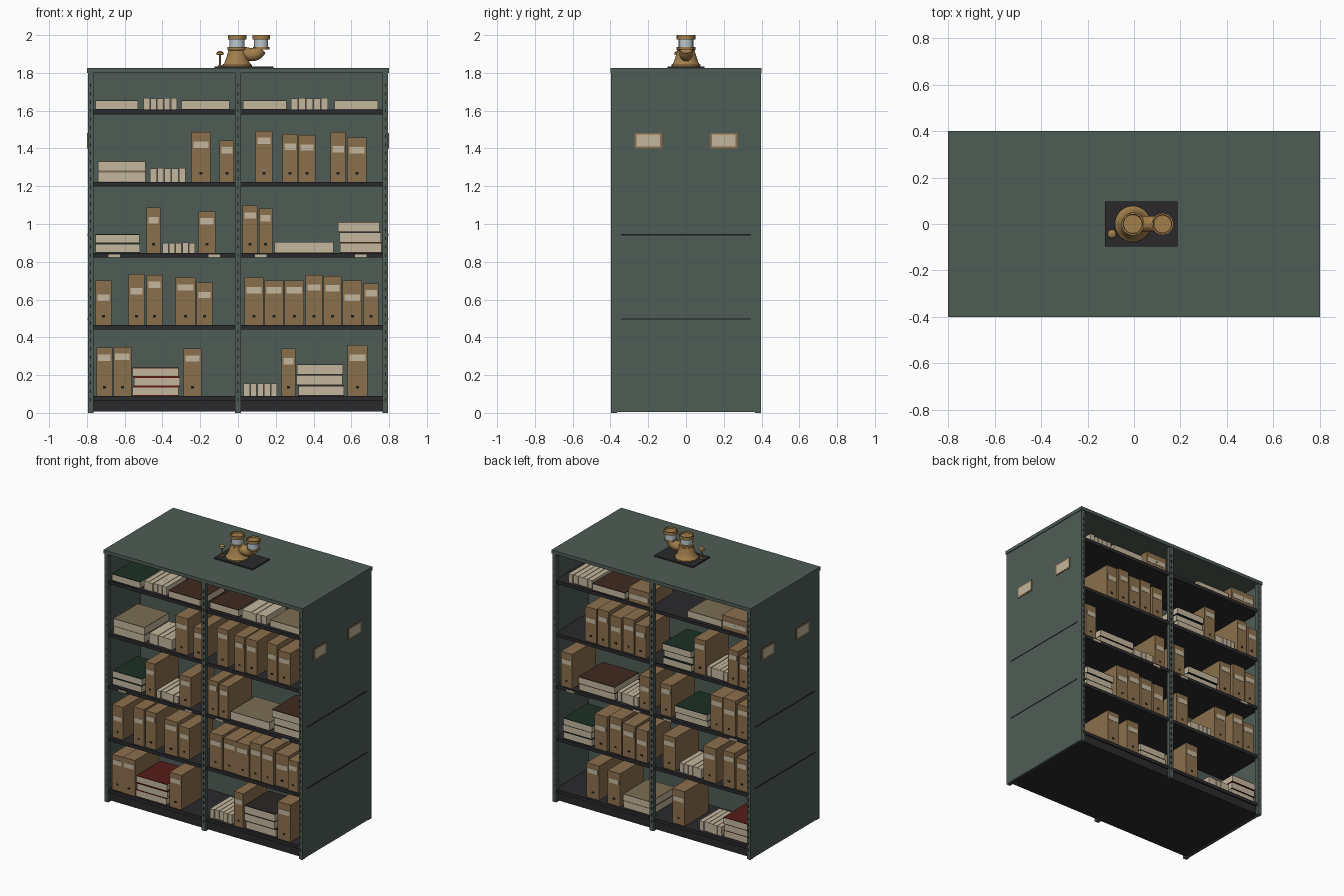
import bpy, bmesh, math, random
from mathutils import Matrix

random.seed(4)
if "Cube" in bpy.data.objects:
    bpy.data.objects.remove(bpy.data.objects["Cube"])

MATS = {}


def material(name, *rgb):
    mat = bpy.data.materials.new(name)
    mat.use_nodes = True
    mat.diffuse_color = (*rgb, 1)
    bsdf = mat.node_tree.nodes["Principled BSDF"]
    bsdf.inputs["Base Color"].default_value = (*rgb, 1)
    bsdf.inputs["Roughness"].default_value = .7
    MATS[name] = mat


material("steel_green", .08, .108, .092)
material("shelf_dark", .023, .023, .026)
material("slot_black", .01, .012, .011)
material("cardboard", .26, .16, .075)
material("paper", .55, .47, .34)
material("tan", .2, .155, .085)
material("forest", .012, .03, .018)
material("brown", .05, .023, .014)
material("red", .1, .012, .01)
material("charcoal", .025, .02, .018)
material("brass", .36, .21, .07)
material("glass", .5, .58, .62)


def link(name, bm, mats, turned=False):
    """Turn a bmesh into an object, optionally facing the back."""
    if turned:
        bm.transform(Matrix.Rotation(math.pi, 4, "Z"))
    mesh = bpy.data.meshes.new(name)
    bm.to_mesh(mesh)
    bm.free()
    for m in mats:
        mesh.materials.append(MATS[m])
    obj = bpy.data.objects.new(name, mesh)
    bpy.context.collection.objects.link(obj)
    return obj


def boxes(name, parts, turned=False):
    """One object from boxes given as (material, (x0, x1), (y0, y1), (z0, z1))."""
    bm = bmesh.new()
    mats = []
    for mat, *spans in parts:
        if mat not in mats:
            mats.append(mat)
        cube = bmesh.ops.create_cube(bm, size=1)
        for v in cube["verts"]:
            for i, (lo, hi) in enumerate(spans):
                v.co[i] = lo if v.co[i] < 0 else hi
        for f in {f for v in cube["verts"] for f in v.link_faces}:
            f.material_index = mats.index(mat)
    return link(name, bm, mats, turned)


def smooth(obj):
    bpy.ops.object.select_all(action="DESELECT")
    obj.select_set(True)
    bpy.context.view_layer.objects.active = obj
    bpy.ops.object.shade_smooth_by_angle(angle=math.radians(35))


def lathe(name, profile, x, y, mat):
    """Revolve (radius, z) points about a vertical axis."""
    bm = bmesh.new()
    verts = [bm.verts.new((r, 0, z)) for r, z in profile]
    edges = [bm.edges.new(pair) for pair in zip(verts, verts[1:])]
    bmesh.ops.spin(bm, geom=verts + edges, axis=(0, 0, 1), cent=(0, 0, 0),
                   angle=math.tau, steps=32)
    bmesh.ops.remove_doubles(bm, verts=bm.verts, dist=.0001)
    bmesh.ops.recalc_face_normals(bm, faces=bm.faces)
    bmesh.ops.translate(bm, verts=bm.verts, vec=(x, y, 0))
    smooth(link(name, bm, [mat]))


# Carcass: top, end panels, spine panel and shelves
FLOORS = (.09, .466, .847, 1.222, 1.605)
boxes("top_panel", [("steel_green", (-.8, .8), (-.4, .4), (1.8, 1.825))])
boxes("spine_panel", [("steel_green", (-.78, .78), (-.004, .004), (.02, 1.8))])
for floor in FLOORS:
    boxes("shelf", [("shelf_dark", (-.785, .785), (-.385, .385), (floor - .024, floor))])
boxes("plinth", [("shelf_dark", (-.78, .78), (-.375, .375), (.008, .066))])

for side, s in (("left", 1), ("right", -1)):
    def out(a, b):
        return tuple(sorted((s * a, s * b)))
    boxes(side + "_end_panel", [("steel_green", out(.782, .795), (-.395, .395), (.004, 1.8))])
    for z in (.495, .94):
        boxes(side + "_panel_seam", [("slot_black", out(.79, .797), (-.345, .345), (z, z + .006))])
    for y in (-.2, .2):
        boxes(side + "_label_holder", [
            ("cardboard", out(.79, .799), (y - .073, y + .073), (1.4, 1.482)),
            ("paper", out(.79, .8), (y - .062, y + .062), (1.409, 1.473))])

# Slotted uprights on both faces
for turned in (False, True):
    for x, half in ((-.78, .015), (0, .016), (.78, .015)):
        boxes("upright", [("steel_green", (x - half, x + half), (-.396, -.365), (0, 1.8))], turned)
        slot = boxes("upright_slots", [
            ("slot_black", (x - .003, x + .003), (-.3975, -.39), (.06, .08))], turned)
        array = slot.modifiers.new("repeat", "ARRAY")
        array.use_relative_offset = False
        array.use_constant_offset = True
        array.constant_offset_displace = (0, 0, .045)
        array.count = 38
    for x in (-.655, -.125, .12, .65):
        boxes("shelf_tag", [("paper", (x - .03, x + .03), (-.389, -.38), (.823, .838))], turned)


# Shelf contents, each measured from its left edge
def file(turned, floor, u, w, h):
    front = -.37 + random.uniform(-.008, .008)
    top = floor + h
    drop = min(random.choice((.035, .05, .075)), h * .4)
    mid = u + w / 2
    boxes("file_box", [
        ("cardboard", (u, u + w), (front, front + .27), (floor, top)),
        ("paper", (u + .01, u + w - .01), (front - .002, front), (top - drop - .034, top - drop)),
        ("slot_black", (mid - .008, mid + .008), (front - .002, front),
         (floor + .04, floor + .052))], turned)


def ledgers(turned, floor, u, w, n, cover, thick=.05):
    for i in range(n):
        z = floor + i * thick
        x = u + random.uniform(-.006, .006)
        front = -.365 + random.uniform(-.008, .008)
        back = front + .28
        boxes("ledger", [
            ("paper", (x, x + w), (front, back), (z + .004, z + thick - .005)),
            (cover, (x, x + w), (front, back), (z, z + .004)),
            (cover, (x, x + w), (front, back), (z + thick - .005, z + thick - .001))], turned)


def pamphlets(turned, floor, u, w, h):
    step = w / 5
    boxes("pamphlet_row", [
        ("paper", (u + i * step, u + (i + 1) * step - .003),
         (-.365 + random.uniform(0, .01), -.13), (floor, floor + h - random.uniform(0, .004)))
        for i in range(5)], turned)


def row(turned, level, *items):
    for make, *sizes in items:
        make(turned, FLOORS[level], *sizes)


# Front face
row(False, 4, (ledgers, -.75, .225, 1, "forest"), (pamphlets, -.5, .18, .062),
    (ledgers, -.295, .255, 1, "brown"), (ledgers, .03, .23, 1, "brown"),
    (pamphlets, .28, .2, .062), (ledgers, .51, .23, 1, "tan"))
row(False, 3, (ledgers, -.74, .25, 2, "tan", .056), (pamphlets, -.465, .19, .075),
    (file, -.245, .1, .265), (file, -.098, .078, .22), (file, .093, .09, .27),
    (file, .235, .082, .255), (file, .32, .09, .25), (file, .49, .08, .265), (file, .58, .1, .235))
row(False, 2, (ledgers, -.75, .235, 2, "forest"), (file, -.485, .075, .24),
    (pamphlets, -.4, .175, .055), (file, -.21, .09, .22), (file, .024, .08, .25),
    (file, .11, .073, .235), (ledgers, .2, .31, 1, "tan", .06),
    (ledgers, .535, .22, 3, "brown", .055))
row(False, 1, (file, -.755, .085, .235), (file, -.58, .085, .27), (file, -.485, .085, .265),
    (file, -.33, .105, .25), (file, -.22, .085, .225), (file, .034, .1, .25),
    (file, .14, .1, .235), (file, .246, .104, .235), (file, .357, .09, .265),
    (file, .452, .095, .26), (file, .553, .104, .235), (file, .665, .08, .22))
row(False, 0, (file, -.75, .085, .255), (file, -.66, .095, .26), (ledgers, -.553, .243, 3, "red"),
    (file, -.288, .095, .25), (pamphlets, .03, .18, .068), (file, .23, .074, .25),
    (ledgers, .315, .243, 3, "charcoal", .056), (file, .58, .105, .27))

# Back face
row(True, 4, (pamphlets, -.69, .19, .062), (ledgers, -.49, .26, 1, "brown"),
    (file, -.2, .17, .1), (ledgers, .26, .27, 1, "tan"), (file, .55, .2, .1))
row(True, 3, (file, -.55, .09, .25), (file, -.45, .09, .26), (file, -.35, .09, .24),
    (file, -.25, .09, .25), (file, -.15, .09, .23), (ledgers, .07, .23, 3, "forest"),
    (file, .32, .09, .25), (pamphlets, .42, .17, .07), (file, .6, .08, .25), (file, .69, .075, .22))
row(True, 2, (file, -.74, .09, .25), (ledgers, -.61, .29, 2, "brown"),
    (pamphlets, -.3, .17, .07), (file, -.12, .085, .24), (file, .05, .09, .23),
    (ledgers, .17, .26, 2, "forest"), (file, .45, .1, .25), (file, .56, .1, .26), (file, .67, .09, .24))
row(True, 1, (ledgers, -.73, .23, 3, "forest"), (file, -.47, .1, .25), (file, -.36, .1, .26),
    (file, -.25, .1, .24), (file, -.14, .09, .23), (file, .07, .1, .24),
    (pamphlets, .2, .18, .07), (file, .4, .1, .25), (file, .56, .09, .26), (file, .66, .09, .23))
row(True, 0, (file, -.54, .1, .25), (file, -.37, .1, .24), (ledgers, -.25, .22, 2, "tan"),
    (file, .15, .1, .25), (pamphlets, .36, .18, .07), (ledgers, .56, .2, 3, "red"))

# Brass speaking horn on the roof
boxes("horn_base_plate", [("shelf_dark", (-.125, .187), (-.097, .097), (1.825, 1.834))])
lathe("horn_bell", [(0, 1.834), (.078, 1.834), (.078, 1.842), (.068, 1.85), (.057, 1.88),
                    (.045, 1.918), (.05, 1.922), (.05, 1.936), (.04, 1.938), (0, 1.938)],
      -.005, 0, "brass")
for x, r in ((-.005, .049), (.123, .047)):
    lathe("glass_collar", [(r - .01, 1.932), (r - .01, 1.984)], x, 0, "glass")
    lathe("horn_cap", [(0, 1.978), (r, 1.978), (r, 2), (r - .007, 2), (r - .009, 1.99), (0, 1.99)],
          x, 0, "brass")
lathe("elbow_collar", [(0, 1.925), (.043, 1.925), (.043, 1.936), (0, 1.936)], .123, 0, "brass")

path = bpy.data.curves.new("horn_elbow", "CURVE")
path.dimensions = "3D"
path.bevel_depth = .035
path.bevel_resolution = 6
path.use_fill_caps = True
spline = path.splines.new("BEZIER")
spline.bezier_points.add(2)
for p, (x, z) in zip(spline.bezier_points, ((.02, 1.905), (.09, 1.9), (.123, 1.93))):
    p.co = (x, 0, z)
    p.handle_left_type = p.handle_right_type = "AUTO"
path.materials.append(MATS["brass"])
bpy.context.collection.objects.link(bpy.data.objects.new("horn_elbow", path))

lathe("call_knob", [(0, 1.83), (.012, 1.83), (.012, 1.838), (.005, 1.842), (.005, 1.895),
                    (.021, 1.897), (.018, 1.908), (.01, 1.914), (0, 1.916)], -.095, -.043, "brass")
